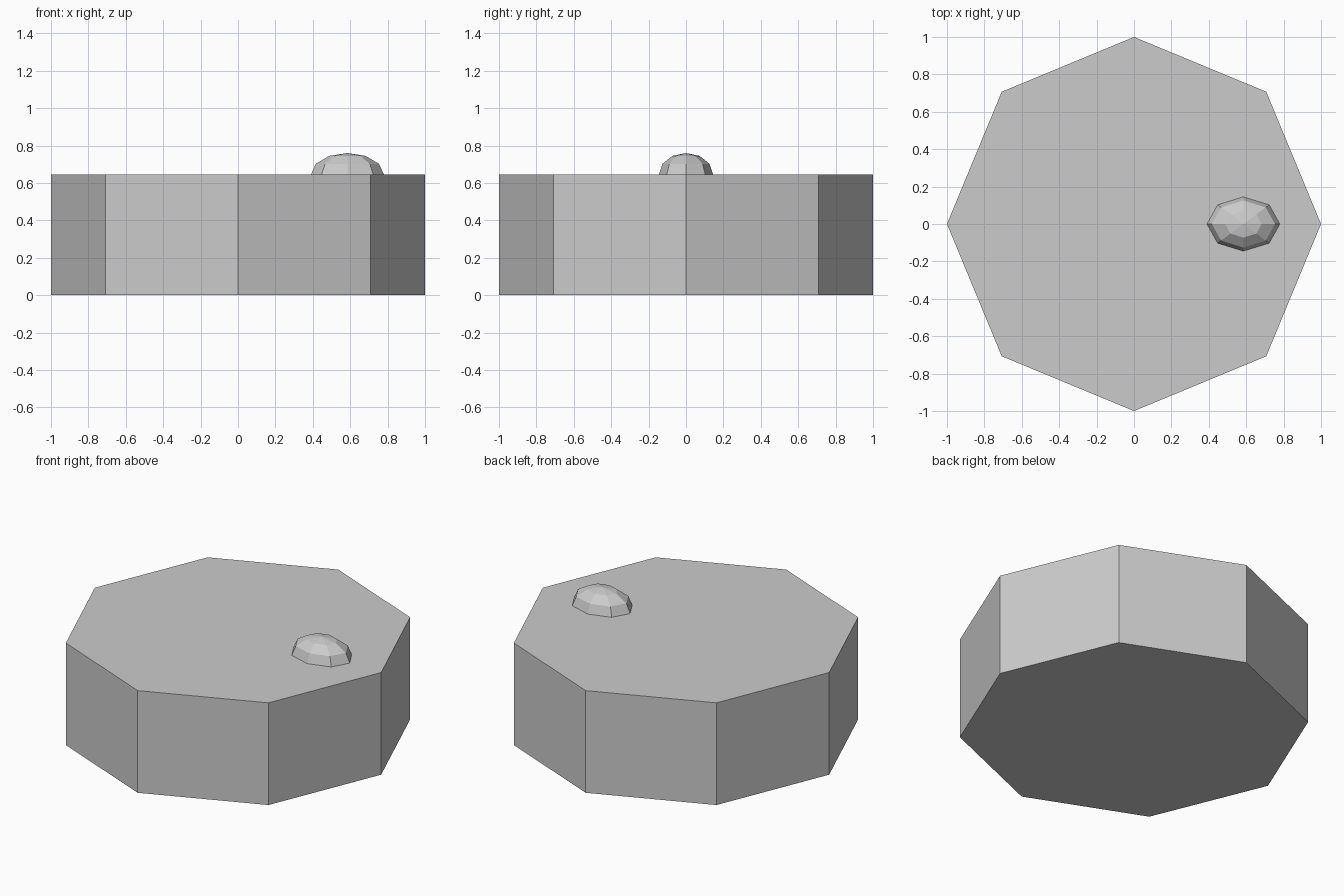
import bpy

if "Cube" in bpy.data.objects:
    bpy.data.objects.remove(bpy.data.objects["Cube"])

# Octagonal body, corners on the axes
H = 0.645
bpy.ops.mesh.primitive_cylinder_add(vertices=8, radius=1, depth=H, location=(0, 0, H / 2))
bpy.context.object.name = "body"

# Low-poly oval knob, half sunk into the top face
bpy.ops.mesh.primitive_uv_sphere_add(segments=8, ring_count=6, radius=1, location=(0.585, 0, H))
knob = bpy.context.object
knob.name = "top_knob"
knob.scale = (0.195, 0.145, 0.115)
bpy.ops.object.transform_apply(location=False, rotation=False, scale=True)
